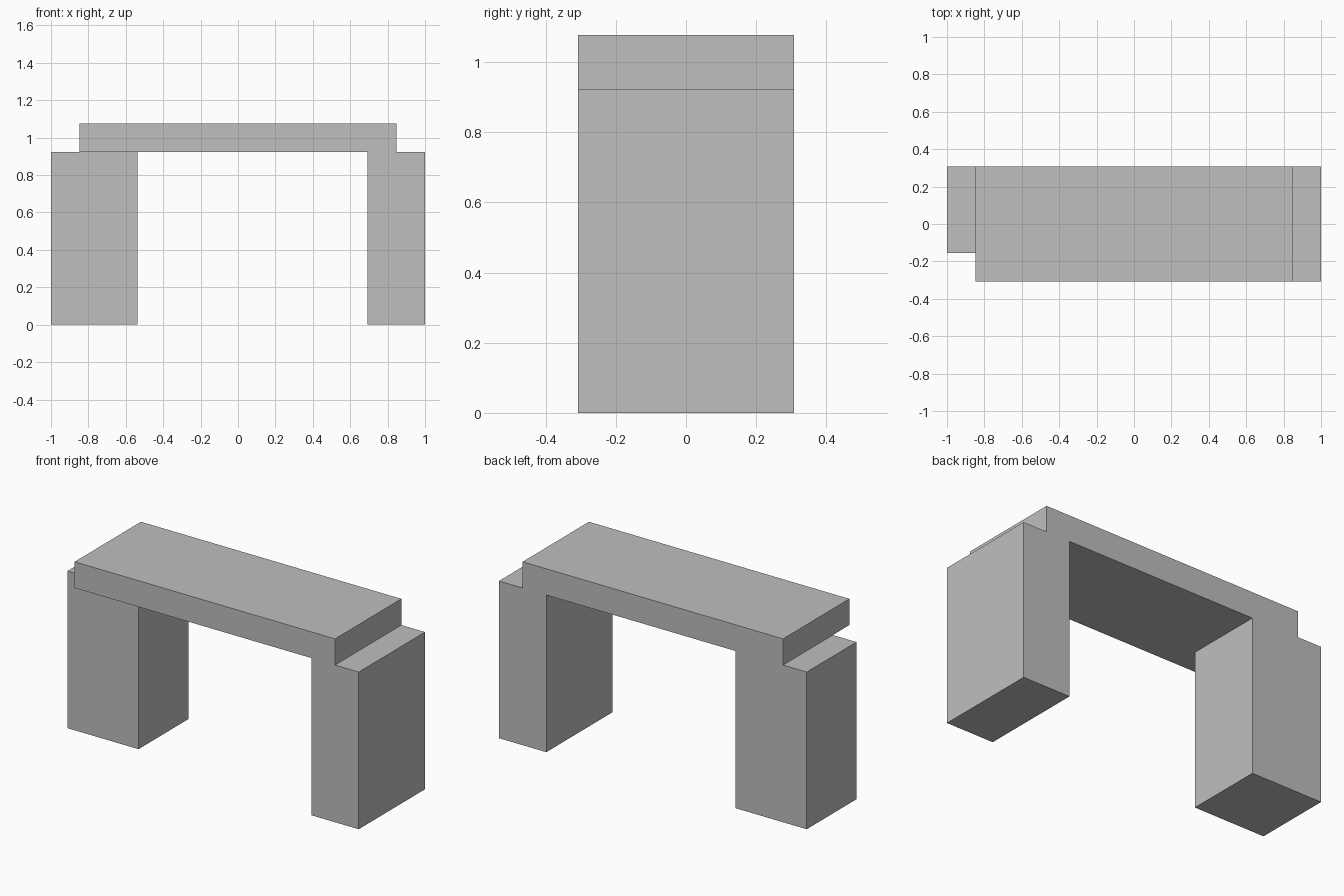
import bpy

cube = bpy.data.objects.get("Cube")
if cube:
    bpy.data.objects.remove(cube, do_unlink=True)

# Single plain grey
GREY = (0.52, 0.52, 0.52, 1.0)
grey = bpy.data.materials.new("plain_grey")
grey.use_nodes = True
grey.diffuse_color = GREY
grey.node_tree.nodes["Principled BSDF"].inputs["Base Color"].default_value = GREY

# Everything sits on a module: the full length is 13 modules
U = 2 / 13


def block(name, low, high):
    """Box between two corners given in modules."""
    size = [(h - l) * U for l, h in zip(low, high)]
    centre = [(h + l) / 2 * U for l, h in zip(low, high)]
    bpy.ops.mesh.primitive_cube_add(size=1, location=centre)
    obj = bpy.context.object
    obj.name = name
    obj.scale = size
    bpy.ops.object.transform_apply(location=False, rotation=False, scale=True)
    obj.data.materials.append(grey)
    return obj


# Square leg set flush with the back, wide leg the full depth
block("right_square_leg", (-6.5, -1, 0), (-3.5, 2, 6))
block("left_wide_leg", (4.5, -2, 0), (6.5, 2, 6))

# Slab resting on both legs
block("top_slab", (-5.5, -2, 6), (5.5, 2, 7))
